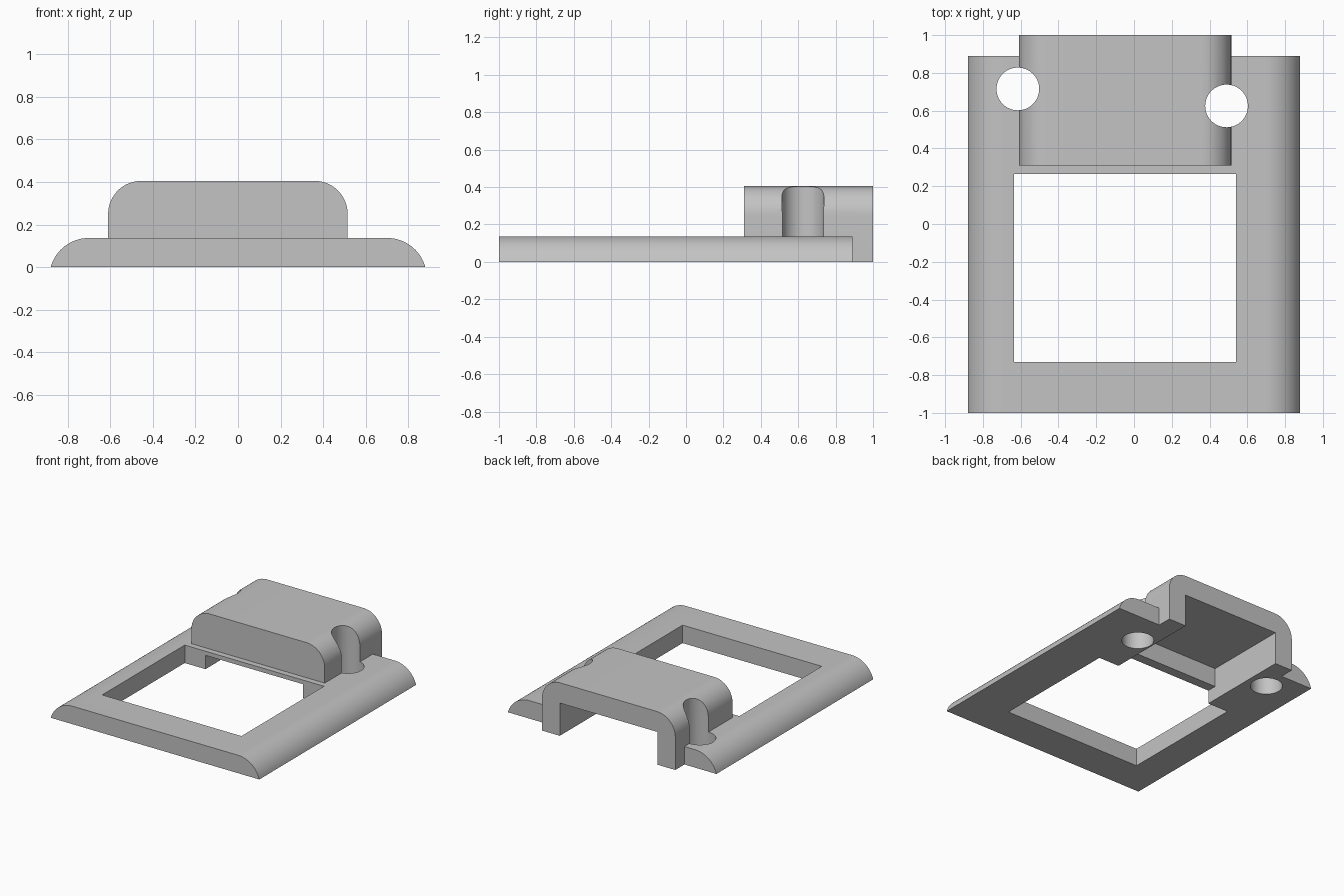
import bpy, bmesh, math

cube = bpy.data.objects.get("Cube")
if cube:
    bpy.data.objects.remove(cube, do_unlink=True)

grey = bpy.data.materials.new("plain_grey")
grey.use_nodes = True
colour = (0.55, 0.55, 0.55, 1)
grey.diffuse_color = colour
grey.node_tree.nodes["Principled BSDF"].inputs["Base Color"].default_value = colour


def add_object(name, bm):
    bmesh.ops.recalc_face_normals(bm, faces=bm.faces)
    mesh = bpy.data.meshes.new(name)
    bm.to_mesh(mesh)
    bm.free()
    mesh.materials.append(grey)
    obj = bpy.data.objects.new(name, mesh)
    bpy.context.collection.objects.link(obj)
    return obj


def extrude_profile(name, points, y0, y1):
    """Extrude an x-z outline along y."""
    bm = bmesh.new()
    face = bm.faces.new([bm.verts.new((x, y0, z)) for x, z in points])
    new = bmesh.ops.extrude_face_region(bm, geom=[face])["geom"]
    verts = [v for v in new if isinstance(v, bmesh.types.BMVert)]
    bmesh.ops.translate(bm, vec=(0, y1 - y0, 0), verts=verts)
    return add_object(name, bm)


def block(name, x0, x1, y0, y1, z0, z1):
    return extrude_profile(name, [(x0, z0), (x1, z0), (x1, z1), (x0, z1)], y0, y1)


def rounded_top(x0, x1, height, radius, sweep, steps=16):
    """Outline from z = 0 with both top edges rounded through the sweep angle."""
    reach = radius * math.sin(sweep)
    arc = [(reach - radius * math.sin(sweep * (1 - i / steps)),
            height - radius + radius * math.cos(sweep * (1 - i / steps)))
           for i in range(steps + 1)]
    left = [(x0 + dx - 0, max(z, 0)) for dx, z in arc]
    right = [(x1 - dx, max(z, 0)) for dx, z in reversed(arc)]
    feet = [(x1, 0), (x0, 0)] if arc[0][1] > 0.01 else []
    return left + right + feet


def drill(name, x, y, radius):
    ring = bmesh.new()
    bmesh.ops.create_cone(ring, cap_ends=True, segments=64, radius1=radius,
                          radius2=radius, depth=2)
    bmesh.ops.translate(ring, vec=(x, y, 0), verts=ring.verts)
    return add_object(name, ring)


def combine(target, tool, operation):
    mod = target.modifiers.new(operation.title(), 'BOOLEAN')
    mod.operation = operation
    mod.solver = 'EXACT'
    mod.object = tool
    bpy.context.view_layer.objects.active = target
    bpy.ops.object.modifier_apply(modifier=mod.name)
    bpy.data.objects.remove(tool, do_unlink=True)


# Base plate with rounded long sides
base_radius = 0.187
base_sweep = math.acos((base_radius - 0.137) / base_radius)
frame = extrude_profile("mounting_frame",
                        rounded_top(-0.88, 0.88, 0.137, base_radius, base_sweep),
                        -1, 0.89)

# Raised cover across the back
cover = extrude_profile("cover", rounded_top(-0.61, 0.515, 0.405, 0.155, math.pi / 2),
                        0.31, 1)
combine(frame, cover, 'UNION')

# Window, hollow under the cover, and the channel below the back bar
cutters = [
    block("window_cutter", -0.635, 0.54, -0.73, 0.265, -0.2, 0.3),
    block("hollow_cutter", -0.46, 0.365, 0.34, 1.2, -0.2, 0.25),
    block("channel_cutter", -0.46, 0.365, 0.1, 0.5, -0.2, 0.105),
    drill("left_screw_cutter", 0.49, 0.625, 0.113),
    drill("right_screw_cutter", -0.615, 0.715, 0.113),
]
for cutter in cutters:
    combine(frame, cutter, 'DIFFERENCE')

# Smooth curved walls, sharp corners
bpy.ops.object.select_all(action='DESELECT')
frame.select_set(True)
bpy.context.view_layer.objects.active = frame
bpy.ops.object.shade_smooth_by_angle(angle=math.radians(30))
